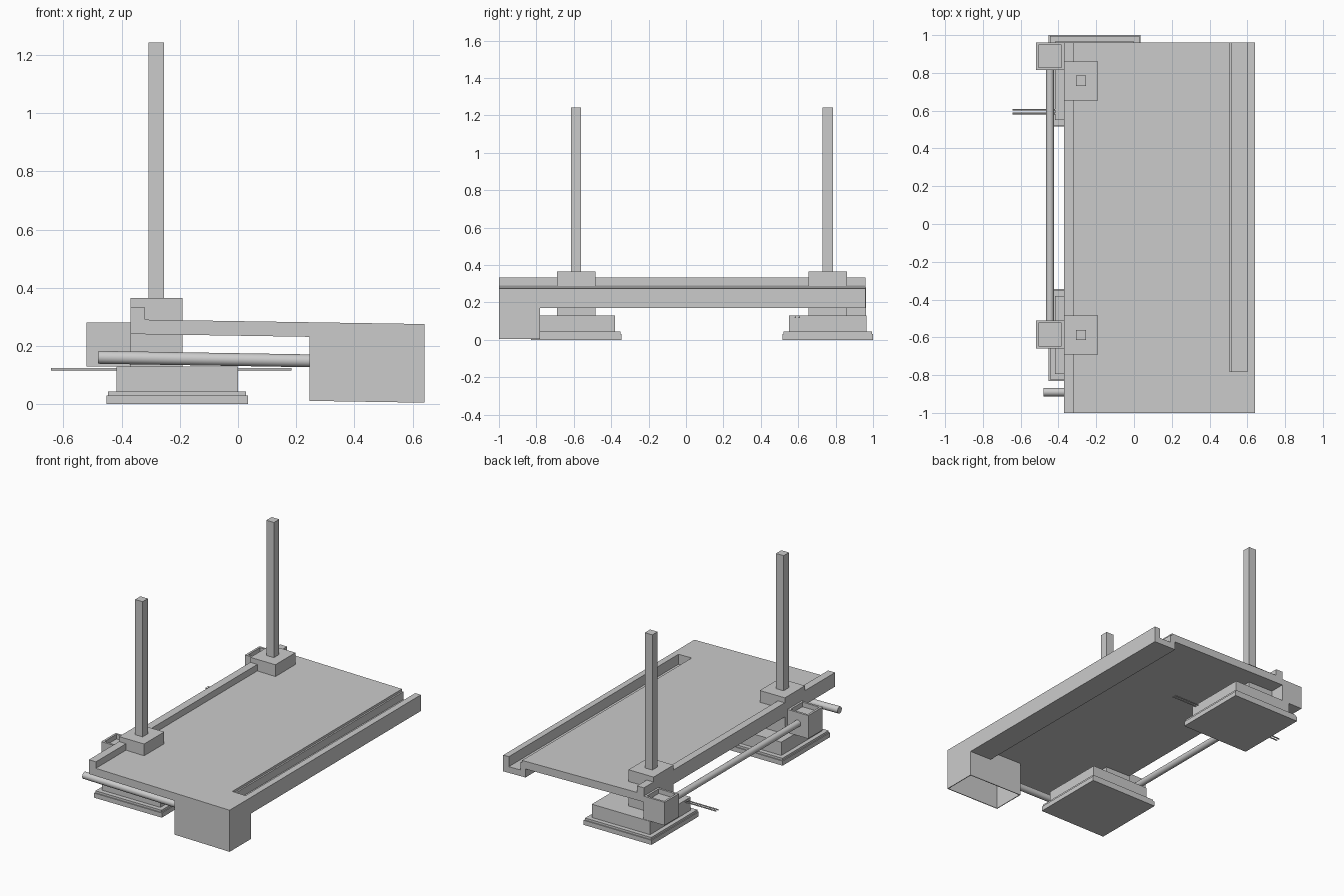
import bpy, bmesh, math
from mathutils import Vector

if "Cube" in bpy.data.objects:
    bpy.data.objects.remove(bpy.data.objects["Cube"])

SLOPE = 0.0157  # deck falls slightly towards +x


def make(name, verts, faces):
    me = bpy.data.meshes.new(name)
    bm = bmesh.new()
    vs = [bm.verts.new(v) for v in verts]
    for f in faces:
        bm.faces.new([vs[i] for i in f])
    bmesh.ops.recalc_face_normals(bm, faces=bm.faces)
    bm.to_mesh(me)
    bm.free()
    ob = bpy.data.objects.new(name, me)
    bpy.context.collection.objects.link(ob)
    return ob


def prism(name, profile, y0, y1, slope=0.0):
    """Extrude an xz profile along y, optionally sheared by the deck slope."""
    n = len(profile)
    verts = [(x, y, z - slope * (x + 0.3)) for y in (y0, y1) for x, z in profile]
    faces = [list(range(n)), list(range(n, 2 * n))]
    faces += [[i, (i + 1) % n, n + (i + 1) % n, n + i] for i in range(n)]
    return make(name, verts, faces)


def box(name, x0, x1, y0, y1, z0, z1, slope=0.0):
    return prism(name, [(x0, z0), (x1, z0), (x1, z1), (x0, z1)], y0, y1, slope)


def rod(name, a, b, r, sides=24):
    a, b = Vector(a), Vector(b)
    d = b - a
    bpy.ops.mesh.primitive_cylinder_add(vertices=sides, radius=r, depth=d.length,
                                        location=(a + b) / 2,
                                        rotation=d.to_track_quat('Z', 'Y').to_euler())
    bpy.context.object.name = name
    bpy.ops.object.shade_smooth_by_angle(angle=math.radians(40))


def cup(name, x0, x1, y0, y1, z0, z1, wall, depth):
    """Block with a shallow square recess in its top."""
    def ring(i, z):
        return [(x0 + i, y0 + i, z), (x1 - i, y0 + i, z), (x1 - i, y1 - i, z), (x0 + i, y1 - i, z)]
    verts = ring(0, z0) + ring(0, z1) + ring(wall, z1) + ring(wall, z1 - depth)
    faces = [[0, 1, 2, 3], [12, 13, 14, 15]]
    for k in (0, 4, 8):
        faces += [[k + i, k + (i + 1) % 4, k + 4 + (i + 1) % 4, k + 4 + i] for i in range(4)]
    make(name, verts, faces)


# Deck with raised left lip and slotted right channel
lip = [(-0.37, 0.24), (-0.37, 0.332), (-0.32, 0.332), (-0.32, 0.29)]
prism("deck", lip + [(0.505, 0.29), (0.505, 0.275), (0.515, 0.275), (0.515, 0.225),
                     (0.60, 0.225), (0.60, 0.29), (0.64, 0.29), (0.64, 0.185),
                     (0.48, 0.185), (0.48, 0.24)], -0.78, 0.96, SLOPE)
prism("deck_front", lip + [(0.64, 0.29), (0.64, 0.24)], -1.0, -0.78, SLOPE)

# Motor housing, hollow and open underneath
T = 0.005
for nm, x0, x1, y0, y1 in (("left", 0.245, 0.245 + T, -1, -0.78),
                           ("right", 0.64 - T, 0.64, -1, -0.78),
                           ("front", 0.245 + T, 0.64 - T, -1, -1 + T),
                           ("back", 0.245 + T, 0.64 - T, -0.78 - T, -0.78)):
    box("housing_wall_" + nm, x0, x1, y0, y1, 0.02, 0.24, SLOPE)

# Two stands: stepped base, clamp block, post and side cup
for nm, yb, yc, yu in (("front", -0.588, -0.588, -0.585), ("back", 0.758, 0.758, 0.888)):
    b0, b1 = (-0.83, -0.345) if nm == "front" else (0.515, 1.0)
    box(nm + "_base_plate", -0.452, 0.034, b0, b1, 0.0, 0.03)
    box(nm + "_base_step", -0.446, 0.028, b0 + 0.006, b1 - 0.006, 0.03, 0.044)
    box(nm + "_base_block", -0.418, 0.0, b0 + 0.035, b1 - 0.035, 0.044, 0.13)
    box(nm + "_clamp_block", -0.37, -0.19, yb - 0.103, yb + 0.103, 0.13, 0.365)
    box(nm + "_post", -0.308, -0.254, yc - 0.027, yc + 0.027, 0.365, 1.242)
    cup(nm + "_side_cup", -0.52, -0.37, yu - 0.074, yu + 0.074, 0.13, 0.28, 0.014, 0.03)

# Rods
rod("long_rod", (-0.445, -0.52, 0.21), (-0.445, 0.82, 0.21), 0.021)
rod("cross_rod", (-0.48, -0.89, 0.161), (0.247, -0.89, 0.149), 0.022)
for i, y in enumerate((0.585, 0.606)):
    rod("thin_rod_%d" % (i + 1), (-0.642, y, 0.12), (0.184, y, 0.12), 0.004, 12)
